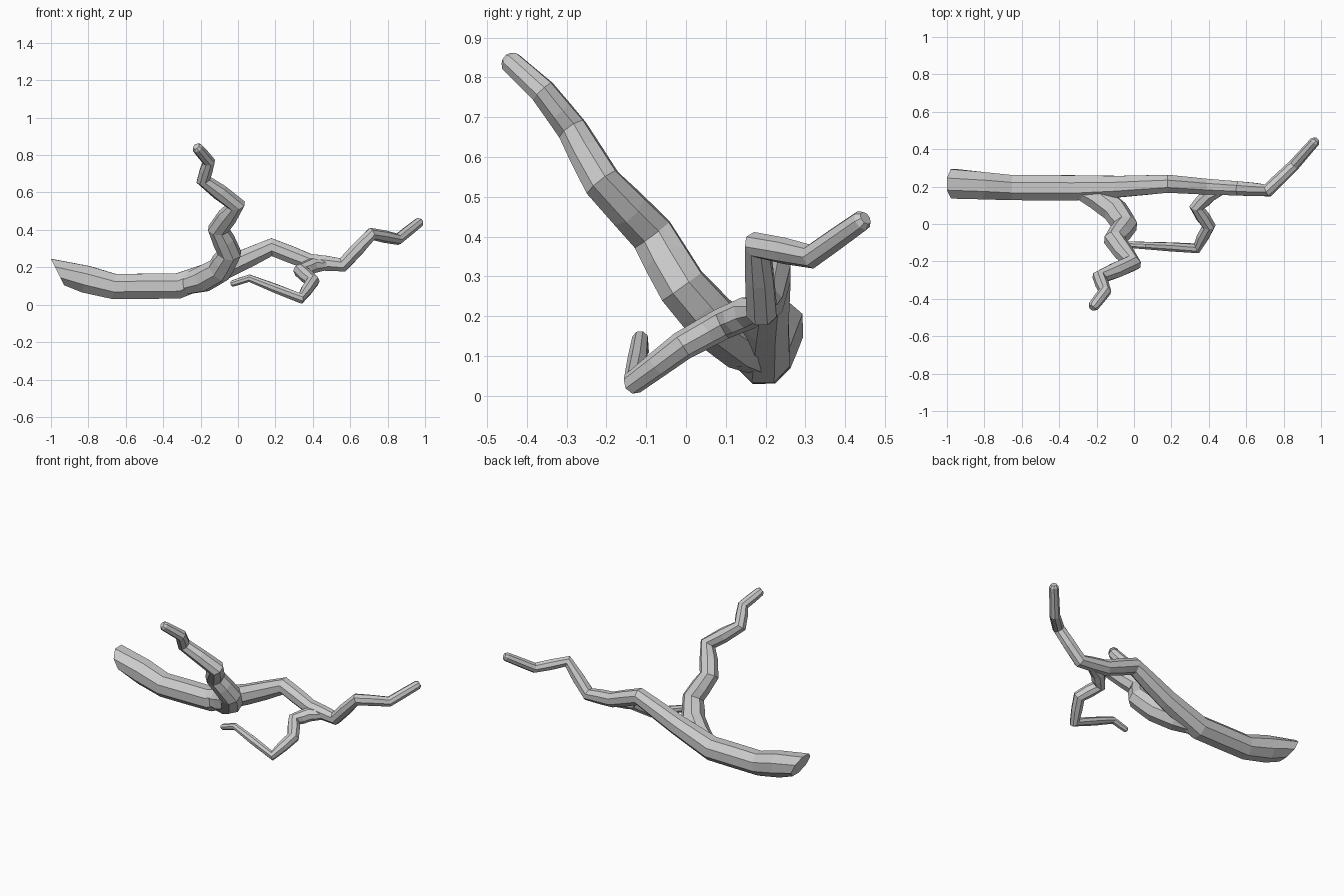
import bpy, bmesh, math
from mathutils import Vector

if "Cube" in bpy.data.objects:
    bpy.data.objects.remove(bpy.data.objects["Cube"])

SIDES = 8


def limb(name, points, start_dir=None):
    """Sweep a tapering octagon along (x, y, z, radius) points."""
    pts = [(Vector(p[:3]), p[3]) for p in points]
    # extra ring halfway along every segment keeps the thickness through bends
    path = [pts[0]]
    for a, b in zip(pts, pts[1:]):
        path.append(((a[0] + b[0]) / 2, (a[1] + b[1]) / 2))
        path.append(b)
    # small chamfer ring at the tip
    d = (path[-1][0] - path[-2][0]).normalized()
    path.append((path[-1][0] + d * path[-1][1] * 0.5, path[-1][1] * 0.65))

    bm = bmesh.new()
    rings, up, prev = [], Vector((0, 0, 1)), None
    for i, (p, r) in enumerate(path):
        t = Vector((0, 0, 0))
        if i > 0:
            t += (p - path[i - 1][0]).normalized()
        if i < len(path) - 1:
            t += (path[i + 1][0] - p).normalized()
        t.normalize()
        if prev is not None:
            up = prev.rotation_difference(t) @ up
        up = (up - t * up.dot(t)).normalized()
        prev = t
        u, n = up, t
        if i == 0 and start_dir:
            n = Vector(start_dir).normalized()
            u = (up - n * up.dot(n)).normalized()
        side = n.cross(u)
        ring = []
        for k in range(SIDES):
            a = 2 * math.pi * (k + 0.5) / SIDES
            ring.append(bm.verts.new(p + (u * math.cos(a) + side * math.sin(a)) * r))
        rings.append(ring)
    for a, b in zip(rings, rings[1:]):
        for k in range(SIDES):
            j = (k + 1) % SIDES
            bm.faces.new((a[k], a[j], b[j], b[k]))
    bm.faces.new(rings[0])
    bm.faces.new(rings[-1])
    bmesh.ops.recalc_face_normals(bm, faces=bm.faces)
    mesh = bpy.data.meshes.new(name)
    bm.to_mesh(mesh)
    bm.free()
    obj = bpy.data.objects.new(name, mesh)
    bpy.context.collection.objects.link(obj)
    return obj


# thick main stem, running from the cut end to the far twig
stem = limb("main_branch", [
    (-0.965, 0.215, 0.175, 0.085),
    (-0.66, 0.195, 0.097, 0.073),
    (-0.32, 0.193, 0.10, 0.073),
    (-0.08, 0.20, 0.19, 0.062),
    (0.18, 0.215, 0.308, 0.052),
    (0.38, 0.20, 0.230, 0.046),
    (0.56, 0.19, 0.213, 0.041),
    (0.715, 0.18, 0.378, 0.036),
    (0.855, 0.315, 0.350, 0.031),
    (0.968, 0.442, 0.440, 0.027),
], start_dir=(0.9, 0, 0.45))

# zigzag side branch rising towards the front
rising = limb("rising_branch", [
    (-0.29, 0.185, 0.105, 0.055),
    (-0.19, 0.14, 0.135, 0.072),
    (-0.10, 0.07, 0.185, 0.070),
    (-0.045, -0.01, 0.275, 0.065),
    (-0.105, -0.085, 0.405, 0.058),
    (-0.01, -0.21, 0.535, 0.050),
    (-0.185, -0.285, 0.668, 0.040),
    (-0.155, -0.36, 0.765, 0.034),
    (-0.217, -0.44, 0.838, 0.029),
])

# thin side branch hooking down and back
hooked = limb("hooked_branch", [
    (0.47, 0.185, 0.213, 0.030),
    (0.40, 0.155, 0.208, 0.042),
    (0.335, 0.09, 0.180, 0.040),
    (0.40, -0.01, 0.125, 0.037),
    (0.335, -0.13, 0.034, 0.030),
    (0.06, -0.115, 0.142, 0.021),
    (-0.03, -0.11, 0.113, 0.018),
])

# fuse the side branches into the main stem
for part in (rising, hooked):
    mod = stem.modifiers.new("fuse", 'BOOLEAN')
    mod.operation = 'UNION'
    mod.solver = 'EXACT'
    mod.object = part
bpy.context.view_layer.update()
graph = bpy.context.evaluated_depsgraph_get()
fused = bpy.data.meshes.new_from_object(stem.evaluated_get(graph))
stem.modifiers.clear()
stem.data = fused
for part in (rising, hooked):
    bpy.data.objects.remove(part)
